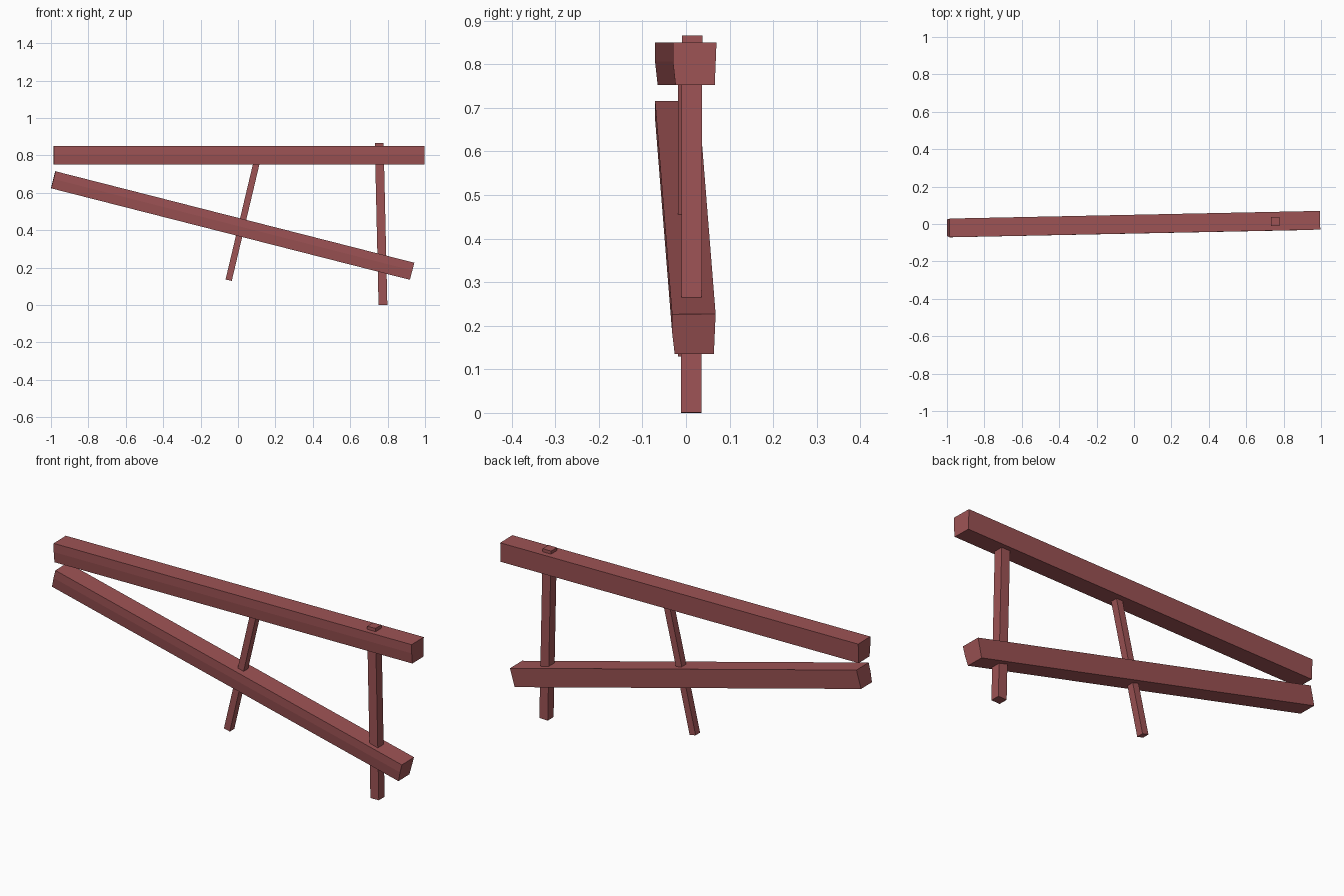
import bpy, bmesh
from mathutils import Vector, Matrix

cube = bpy.data.objects.get("Cube")
if cube:
    bpy.data.objects.remove(cube, do_unlink=True)

# Single reddish timber colour
wood = bpy.data.materials.new("red_brown_wood")
wood.use_nodes = True
colour = (0.34, 0.087, 0.09, 1)
wood.diffuse_color = colour
wood.node_tree.nodes["Principled BSDF"].inputs["Base Color"].default_value = colour

# Cross-sections: hewn beam narrowing below, and plain square post
HEWN = [(-0.5, 0.5), (-0.5, 0.05), (-0.44, -0.5), (0.46, -0.5), (0.5, 0.5)]
SQUARE = [(-0.5, 0.5), (-0.5, -0.5), (0.5, -0.5), (0.5, 0.5)]


def timber(name, start, end, depth, thick, profile):
    """Straight timber between two points; depth runs along y."""
    a, b = Vector(start), Vector(end)
    along = (b - a).normalized()
    up = along.cross(Vector((0, 1, 0))).normalized()
    if up.z < 0:
        up = -up
    side = up.cross(along).normalized()
    if side.y < 0:
        side = -side
    bm = bmesh.new()
    rings = [[bm.verts.new(p + side * u * depth + up * v * thick) for u, v in profile]
             for p in (a, b)]
    n = len(profile)
    for i in range(n):
        j = (i + 1) % n
        bm.faces.new((rings[0][i], rings[0][j], rings[1][j], rings[1][i]))
    for ring in rings:
        bm.faces.new(ring)
    bmesh.ops.recalc_face_normals(bm, faces=bm.faces)
    mesh = bpy.data.meshes.new(name)
    bm.to_mesh(mesh)
    bm.free()
    mesh.materials.append(wood)
    obj = bpy.data.objects.new(name, mesh)
    bpy.context.collection.objects.link(obj)
    return obj


# Long beams
timber("upper_beam", (-0.986, -0.021, 0.801), (0.995, 0.02, 0.801), 0.1, 0.098, HEWN)
timber("lower_beam", (-0.988, -0.021, 0.67), (0.93, 0.018, 0.181), 0.1, 0.094, HEWN)

# Posts running through the beams
timber("upright_post", (0.775, 0.012, 0), (0.755, 0.014, 0.866), 0.047, 0.047, SQUARE)
timber("slanted_post", (-0.05, 0, 0.133), (0.106, 0, 0.79), 0.036, 0.034, SQUARE)
